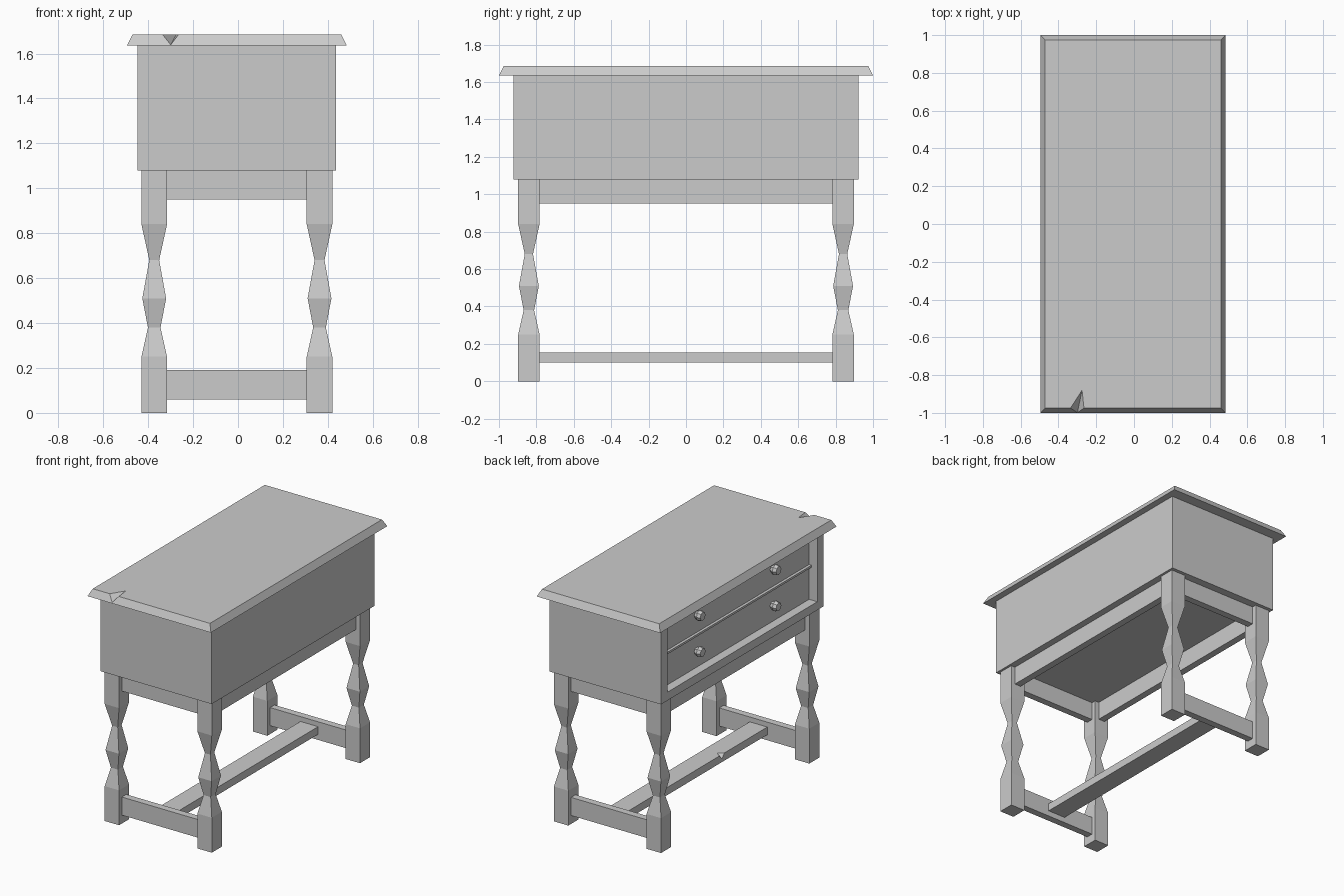
import bpy
import bmesh
from mathutils import Matrix, Vector

old = bpy.data.objects.get("Cube")
if old:
    bpy.data.objects.remove(old)

CX = -0.005            # middle of the table across its width
LEG_X, LEG_Y = 0.368, 0.84

grey = bpy.data.materials.new("plain_grey")
grey.use_nodes = True
grey.diffuse_color = (0.6, 0.6, 0.6, 1)
grey.node_tree.nodes["Principled BSDF"].inputs["Base Color"].default_value = (0.6, 0.6, 0.6, 1)


def finish(bm, name):
    bmesh.ops.recalc_face_normals(bm, faces=bm.faces)
    mesh = bpy.data.meshes.new(name)
    bm.to_mesh(mesh)
    bm.free()
    mesh.materials.append(grey)
    obj = bpy.data.objects.new(name, mesh)
    bpy.context.collection.objects.link(obj)
    return obj


def box_bm(lo, hi):
    bm = bmesh.new()
    lo, hi = Vector(lo), Vector(hi)
    bmesh.ops.create_cube(bm, size=1)
    bmesh.ops.scale(bm, vec=hi - lo, verts=bm.verts)
    bmesh.ops.translate(bm, vec=(lo + hi) / 2, verts=bm.verts)
    return bm


def box(name, lo, hi):
    return finish(box_bm(lo, hi), name)


def chip(obj, points):
    """Cut the convex hull of a few points out of an object."""
    bm = bmesh.new()
    for p in points:
        bm.verts.new(p)
    bmesh.ops.convex_hull(bm, input=bm.verts)
    cutter = finish(bm, obj.name + "_chip_cutter")
    cutter.hide_render = True
    cutter.hide_viewport = True
    cutter.display_type = 'WIRE'
    mod = obj.modifiers.new("chip", 'BOOLEAN')
    mod.operation = 'DIFFERENCE'
    mod.solver = 'EXACT'
    mod.object = cutter


# Table top with sloping edges
bm = box_bm((CX - 0.49, -1, 1.635), (CX + 0.49, 1, 1.685))
for v in bm.verts:
    if v.co.z > 1.66:
        v.co.x += 0.025 if v.co.x < CX else -0.025
        v.co.y += 0.025 if v.co.y < 0 else -0.025
top = finish(bm, "table_top")

# Small splintered chip in the front edge of the top
inner = Vector((-0.275, -0.88, 1.685))
rim = [Vector(p) for p in ((-0.3, -1, 1.638), (-0.335, -0.973, 1.685), (-0.265, -0.973, 1.685))]
chip(top, [inner] + [inner + (p - inner) * 1.3 for p in rim] + [Vector((-0.3, -1, 1.76))])

# Cabinet body with one recessed opening on the drawer side
SIDE = CX - 0.442
bm = box_bm((SIDE, -0.922, 1.08), (CX + 0.442, 0.922, 1.635))
face = min(bm.faces, key=lambda f: f.calc_center_median().x)
bmesh.ops.inset_region(bm, faces=[face], thickness=0.02)
for v in face.verts:
    v.co.y = 0.85 if v.co.y > 0 else -0.85
    v.co.z = 1.62 if v.co.z > 1.4 else 1.14
out = bmesh.ops.extrude_face_region(bm, geom=[face])
moved = [g for g in out["geom"] if isinstance(g, bmesh.types.BMVert)]
bmesh.ops.translate(bm, vec=(0.065, 0, 0), verts=moved)
if face.is_valid:
    bmesh.ops.delete(bm, geom=[face], context='FACES_ONLY')
finish(bm, "cabinet_body")

# Rail between the two drawers, and the drawer knobs
BACK = SIDE + 0.065
box("drawer_divider", (BACK - 0.02, -0.85, 1.375), (BACK + 0.005, 0.85, 1.39))
for row, z in (("lower", 1.26), ("upper", 1.52)):
    for side, y in (("front", -0.43), ("back", 0.43)):
        bm = bmesh.new()
        for r1, r2, depth, x in ((0.022, 0.038, 0.03, -0.013), (0.038, 0.03, 0.025, -0.0405)):
            spot = Matrix.Translation((BACK + x, y, z)) @ Matrix.Rotation(-1.5708, 4, 'Y')
            bmesh.ops.create_cone(bm, cap_ends=True, segments=8, radius1=r1, radius2=r2,
                                  depth=depth, matrix=spot)
        finish(bm, f"{row}_{side}_knob")

# Square legs with a faceted turned profile: (height, half width)
PROFILE = ((0, 0.057), (0.25, 0.057), (0.38, 0.028), (0.51, 0.053),
           (0.68, 0.022), (0.84, 0.057), (1.08, 0.057))
CORNERS = ((-1, -1), (1, -1), (1, 1), (-1, 1))
for sx, xname in ((-1, "right"), (1, "left")):
    for sy, yname in ((-1, "front"), (1, "back")):
        bm = bmesh.new()
        rings = [[bm.verts.new((CX + sx * LEG_X + a * w, sy * LEG_Y + b * w, z))
                  for a, b in CORNERS] for z, w in PROFILE]
        for low, high in zip(rings, rings[1:]):
            for i in range(4):
                j = (i + 1) % 4
                bm.faces.new((low[i], low[j], high[j], high[i]))
        bm.faces.new(rings[0])
        bm.faces.new(rings[-1])
        finish(bm, f"{yname}_{xname}_leg")

# Aprons under the cabinet and end stretchers near the floor
T = 0.025
IN_X, IN_Y = LEG_X - 0.057, LEG_Y - 0.057
for s, name in ((-1, "front"), (1, "back")):
    y = s * LEG_Y
    box(name + "_apron", (CX - IN_X, y - T, 0.95), (CX + IN_X, y + T, 1.08))
    box(name + "_stretcher", (CX - IN_X, y - T, 0.06), (CX + IN_X, y + T, 0.19))
for s, name in ((-1, "right"), (1, "left")):
    x = CX + s * LEG_X
    box(name + "_apron", (x - T, -IN_Y, 0.95), (x + T, IN_Y, 1.08))

# Long middle stretcher with a small chip in its upper edge
end = LEG_Y - T
W = 0.07
long_bar = box("long_stretcher", (CX - W, -end, 0.1), (CX + W, end, 0.155))
edge = CX - W
chip(long_bar, [(edge + 0.04, -0.3, 0.157), (edge - 0.01, -0.35, 0.17), (edge - 0.01, -0.25, 0.17),
                (edge - 0.01, -0.3, 0.115)])
